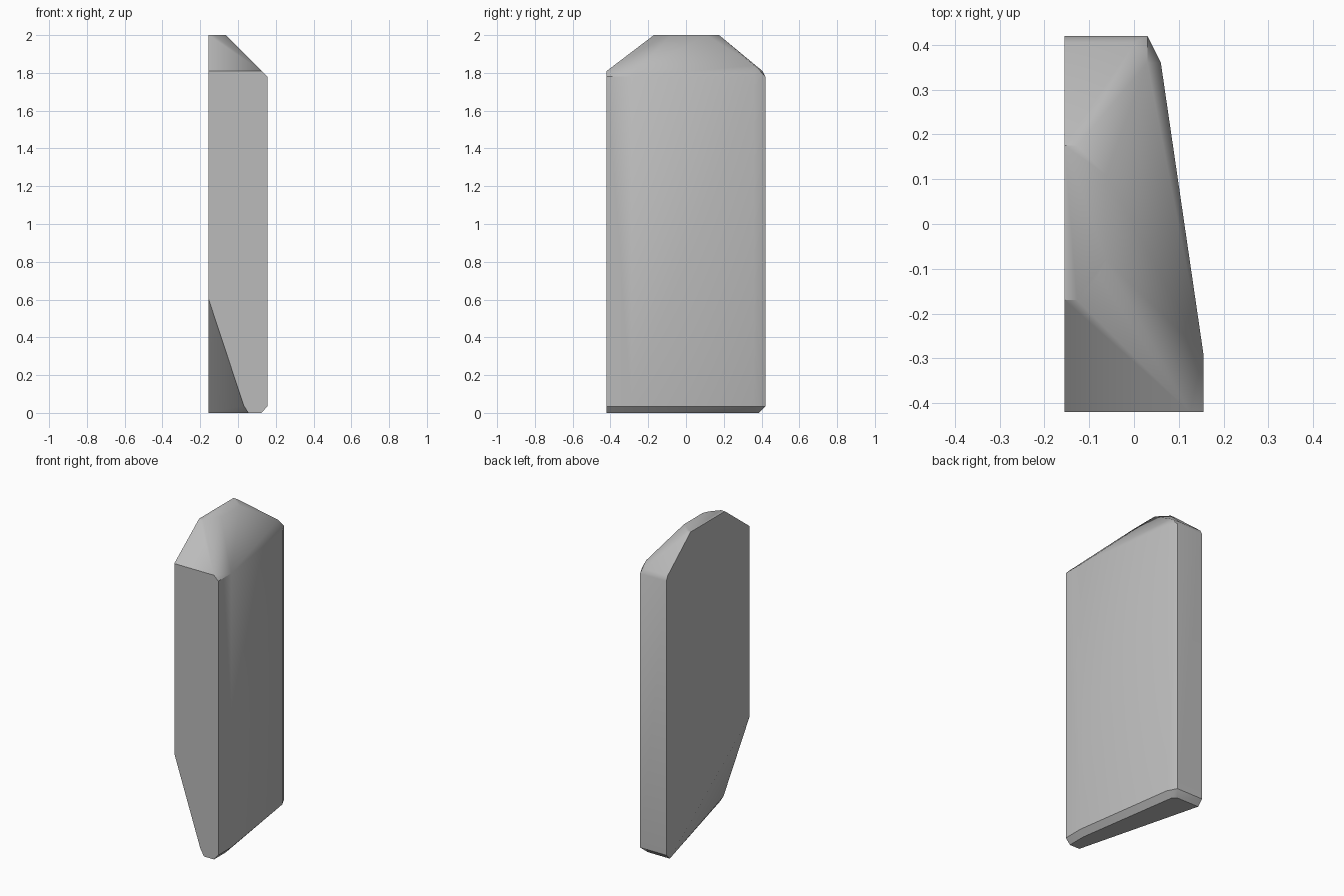
import bpy
import bmesh

cube = bpy.data.objects.get("Cube")
if cube:
    bpy.data.objects.remove(cube, do_unlink=True)

# Overall limits of the wedge-shaped block
INNER, OUTER = -0.155, 0.155
FRONT, BACK = -0.42, 0.42
TOP = 2.0


def grey_material():
    mat = bpy.data.materials.new("stone grey")
    mat.use_nodes = True
    colour = (0.5, 0.5, 0.5, 1)
    mat.diffuse_color = colour
    mat.node_tree.nodes["Principled BSDF"].inputs["Base Color"].default_value = colour
    return mat


def ring(z, outline):
    """Lift a flat outline to one height."""
    return [(x, y, z) for x, y in outline]


# Tapering side outline, shared by the foot and the shoulder
side = [(OUTER, FRONT), (OUTER, -0.29), (0.06, 0.36), (0.03, BACK), (INNER, BACK)]

# Foot: chamfered sole, cut away diagonally below the inner front corner
points = ring(0, [(0.125, FRONT), (0.055, FRONT), (0.125, -0.3),
                  (0.025, 0.36), (0.0, 0.385), (INNER, 0.385)])
points += ring(0.035, side)
points += [(0.03, FRONT, 0.04), (INNER, FRONT, 0.6)]

# Shoulder: top of the walls and the bevels under the sloping roof
points += ring(1.78, side)
points += ring(1.81, [(INNER, FRONT), (0.125, FRONT), (0.0, 0.405), (INNER, 0.405)])
points += [(0.03, 0.36, 1.84)]

# Flat crown with clipped corners
points += ring(TOP, [(INNER, -0.17), (-0.127, -0.17), (-0.08, -0.115), (-0.063, -0.08),
                     (-0.063, 0.11), (-0.127, 0.175), (INNER, 0.175)])

# Skin the outlines into one faceted solid
bm = bmesh.new()
for p in points:
    bm.verts.new(p)
hull = bmesh.ops.convex_hull(bm, input=bm.verts)
loose = {g for g in hull["geom_interior"] + hull["geom_unused"]
         if isinstance(g, bmesh.types.BMVert)}
bmesh.ops.delete(bm, geom=list(loose), context="VERTS")
bmesh.ops.dissolve_limit(bm, angle_limit=0.01, verts=bm.verts, edges=bm.edges)
bmesh.ops.recalc_face_normals(bm, faces=bm.faces)

mesh = bpy.data.meshes.new("faceted_block")
bm.to_mesh(mesh)
bm.free()
mesh.materials.append(grey_material())
block = bpy.data.objects.new("faceted_block", mesh)
bpy.context.collection.objects.link(block)

# Soft shading over shallow facets, crisp main edges
bpy.ops.object.select_all(action="DESELECT")
block.select_set(True)
bpy.context.view_layer.objects.active = block
bpy.ops.object.shade_smooth_by_angle(angle=0.6)
